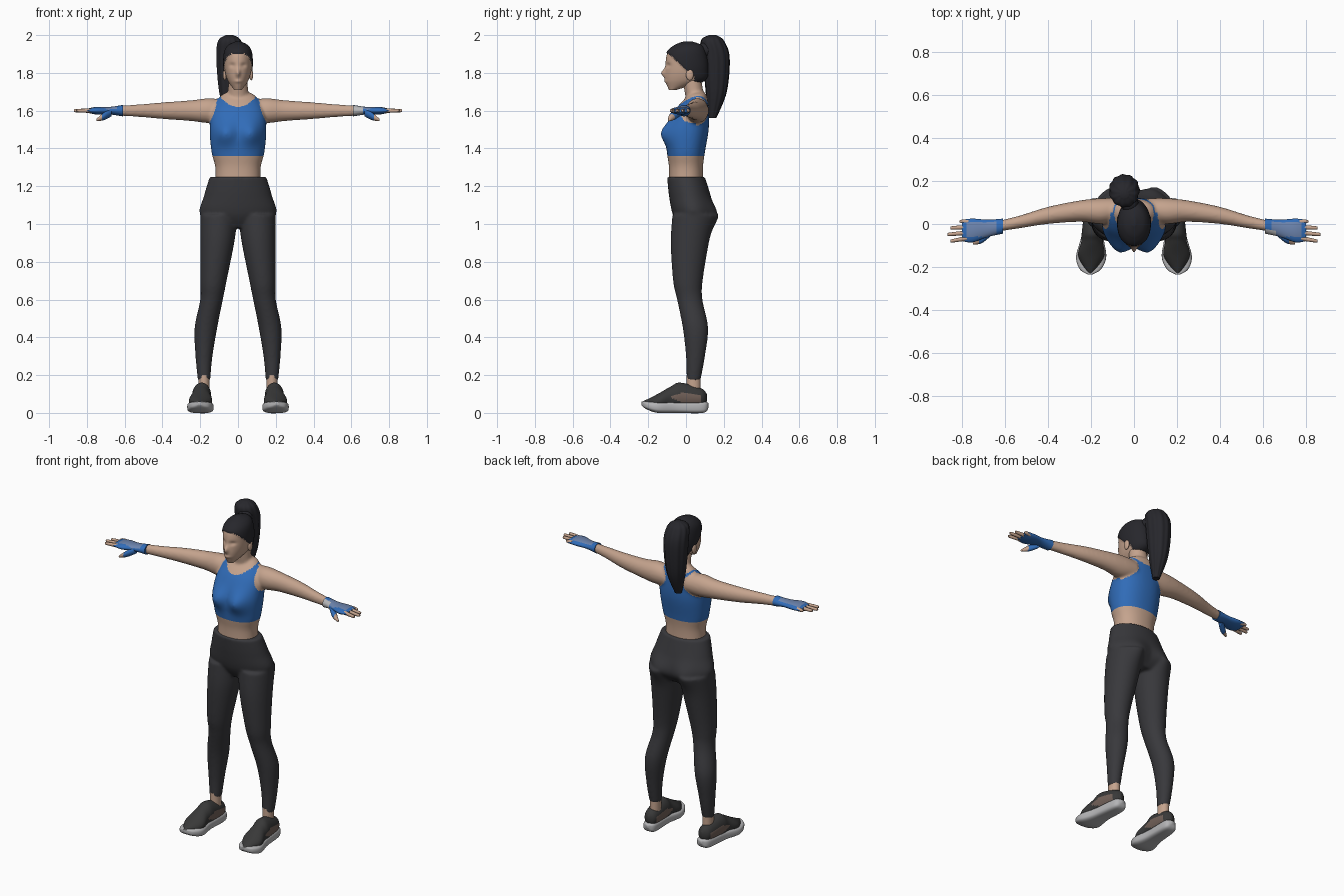
import bpy, bmesh, math
from mathutils import Vector

cube = bpy.data.objects.get("Cube")
if cube:
    bpy.data.objects.remove(cube, do_unlink=True)


def material(name, red, green, blue):
    mat = bpy.data.materials.new(name)
    mat.use_nodes = True
    mat.diffuse_color = (red, green, blue, 1)
    shader = next(node for node in mat.node_tree.nodes if node.type == 'BSDF_PRINCIPLED')
    shader.inputs["Base Color"].default_value = (red, green, blue, 1)
    shader.inputs["Roughness"].default_value = .7
    return mat


SKIN = material("skin", .56, .37, .27)
BLUE = material("blue_fabric", .03, .15, .48)
PALE_BLUE = material("glove_back", .15, .23, .42)
LEGGING = material("dark_fabric", .04, .04, .045)
HAIR = material("black_hair", .02, .02, .025)
SHOE = material("shoe_fabric", .04, .04, .04)
SOLE = material("pale_grey", .46, .46, .47)
PATCH = material("shoe_brown", .17, .12, .1)


def spline(rings, steps):
    """Pass a smooth curve through the ring values."""
    smooth = []
    last = len(rings) - 1
    for index in range(last):
        before, start, end, after = (rings[max(0, min(last, index + k))] for k in (-1, 0, 1, 2))
        for step in range(steps):
            t = step / steps
            ring = []
            for p, q, r, s in zip(before, start, end, after):
                leave, arrive = (r - p) / 2, (s - q) / 2
                ease = t * t * (3 - 2 * t)
                ring.append(q + (r - q) * ease + leave * t * (1 - t) ** 2 - arrive * t * t * (1 - t))
            smooth.append(ring)
    return smooth + [rings[last]]


def loft(bm, axis, rings, side=1, count=32, steps=8, power=1, ripple=0):
    """Skin elliptical rings (position, centre u, centre v, radius u, radius v) along an axis."""
    def shaped(value):
        return math.copysign(abs(value) ** power, value)
    loops = []
    for along, u, v, radius_u, radius_v in spline(rings, steps):
        loop = []
        for k in range(count):
            angle = math.tau * k / count
            grow = 1 + ripple * math.cos(angle * 11)
            p = u + radius_u * grow * shaped(math.cos(angle))
            q = v + radius_v * grow * shaped(math.sin(angle))
            x, y, z = {'x': (along, p, q), 'y': (p, along, q), 'z': (p, q, along)}[axis]
            loop.append(bm.verts.new((x * side, y, z)))
        loops.append(loop)
    for low, high in zip(loops, loops[1:]):
        for k in range(count):
            following = (k + 1) % count
            bm.faces.new((low[k], low[following], high[following], high[k]))
    bm.faces.new(loops[0])
    bm.faces.new(loops[-1])


def trunk(bm, rings, **options):
    """Upright form centred on the body: height, depth position, half width, half depth."""
    loft(bm, 'z', [(z, 0, y, wide, deep) for z, y, wide, deep in rings], **options)


def reach(bm, rings, side, height=1.6, **options):
    """Sideways limb at arm height: distance out, depth position, radius."""
    loft(bm, 'x', [(x, y, height, r, r * 1.1) for x, y, r in rings], side, **options)


def bump(bm, x, z, wide, tall, amount, facing=-1):
    """Push the front (-1) or back (1) surface out in a soft mound on both sides."""
    for vert in bm.verts:
        if vert.co.y * facing > .02:
            fall = ((abs(vert.co.x) - x) / wide) ** 2 + ((vert.co.z - z) / tall) ** 2
            vert.co.y += facing * amount * math.exp(-fall)


def ball(name, mat, centre, radii):
    bm = bmesh.new()
    bmesh.ops.create_uvsphere(bm, u_segments=24, v_segments=16, radius=1)
    bmesh.ops.scale(bm, vec=radii, verts=bm.verts)
    bmesh.ops.translate(bm, vec=centre, verts=bm.verts)
    finish(name, bm, [mat])


def fuse_skin(ob):
    """Merge overlapping pieces into one soft continuous surface."""
    remesh = ob.modifiers.new("fuse", 'REMESH')
    remesh.mode = 'VOXEL'
    remesh.voxel_size = .007
    soften = ob.modifiers.new("soften", 'SMOOTH')
    soften.iterations = 12
    bpy.context.view_layer.update()
    graph = bpy.context.evaluated_depsgraph_get()
    ob.data = bpy.data.meshes.new_from_object(ob.evaluated_get(graph))
    ob.modifiers.clear()


def finish(name, bm, mats, rule=None, fuse=False, hem=None):
    """Make the object, cut a straight hem if asked, and colour faces by a rule."""
    bmesh.ops.recalc_face_normals(bm, faces=bm.faces)
    ob = bpy.data.objects.new(name, bpy.data.meshes.new(name))
    bm.to_mesh(ob.data)
    bm.free()
    bpy.context.collection.objects.link(ob)
    if fuse:
        fuse_skin(ob)
    mesh = ob.data
    if hem:
        cut = bmesh.new()
        cut.from_mesh(mesh)
        bmesh.ops.bisect_plane(cut, geom=cut.verts[:] + cut.edges[:] + cut.faces[:],
                               plane_co=(0, 0, hem), plane_no=(0, 0, 1))
        cut.to_mesh(mesh)
        cut.free()
    mesh.materials.clear()
    for mat in mats:
        mesh.materials.append(mat)
    for face in mesh.polygons:
        face.use_smooth = True
        face.material_index = rule(face.center, face.normal) if rule else 0
    mesh.set_sharp_from_angle(angle=math.radians(60))


# Upper body: torso, neck and arms fused, with the racerback top coloured in
HEM = 1.36


def top_rule(centre, normal):
    x, z = abs(centre.x), centre.z
    if centre.y < .05:
        armhole = .2 if z < 1.53 else .11 + 2 * (1.68 - z) ** 2
        neckline = 1.62 + 6 * x * x
    else:
        armhole = min(.2, .06 + 10 * (z - 1.61) ** 2)
        neckline = 1.64 + 5 * x * x
    return int(x < armhole and HEM < z < min(neckline, 1.7))


bm = bmesh.new()
trunk(bm, [(1.2, 0, .12, .09), (1.3, 0, .12, .09), (1.38, 0, .14, .1), (1.5, .01, .15, .11),
           (1.6, .03, .14, .09), (1.68, .06, .09, .05), (1.7, .06, .04, .03)], count=48, power=.9)
bump(bm, .07, 1.48, .055, .06, .04)
trunk(bm, [(1.6, .06, .06, .05), (1.77, .03, .05, .05)])
for side in (1, -1):
    reach(bm, [(.07, .07, .05), (.15, .06, .06), (.25, .06, .05), (.4, .04, .04),
               (.53, .01, .03), (.63, -.01, .025)], side)
finish("upper_body", bm, [SKIN, BLUE], top_rule, fuse=True, hem=HEM)

# Leggings: pelvis and both legs fused
bm = bmesh.new()
trunk(bm, [(.98, .04, .09, .07), (1.05, .04, .2, .11), (1.15, .02, .18, .11), (1.25, 0, .15, .1)], count=48)
for side in (1, -1):
    loft(bm, 'z', [(z, x, y, r, r * 1.12) for z, x, y, r in (
        (1.05, .1, .04, .1), (.9, .11, .02, .09), (.7, .13, .01, .07), (.6, .14, .02, .06),
        (.45, .17, .05, .06), (.3, .18, .05, .045), (.17, .18, .04, .033))], side)
bump(bm, .09, 1.05, .06, .07, .025, facing=1)
finish("leggings", bm, [LEGGING], fuse=True)


# Head, with soft facial features and a raised cap of tied-back hair
def is_hair(point):
    hairline = 1.9 - .9 * max(0, point.y + .09)
    return point.z > hairline or (point.y > .045 and point.z > 1.72)


bm = bmesh.new()
trunk(bm, [(1.71, -.07, .02, .02), (1.76, -.01, .055, .1), (1.82, 0, .07, .11), (1.9, 0, .07, .1),
           (1.94, .01, .05, .07), (1.96, .01, .01, .02)], count=96, steps=12)
bump(bm, 0, 1.8, .012, .02, .02)
bump(bm, 0, 1.755, .02, .008, .006)
bump(bm, .03, 1.84, .016, .011, -.01)
middle = Vector((0, 0, 1.83))
for vert in bm.verts:
    if is_hair(vert.co):
        vert.co += (vert.co - middle).normalized() * .007
finish("head", bm, [SKIN, HAIR], lambda centre, normal: int(is_hair(centre)))

# Ponytail with gathered strands, and the knot that joins it to the head
bm = bmesh.new()
loft(bm, 'z', [(z, -.045, y, r, r) for z, y, r in (
    (2, .14, .02), (1.97, .14, .06), (1.88, .16, .07), (1.7, .16, .055), (1.56, .14, .02))],
     count=66, ripple=.03)
finish("ponytail", bm, [HAIR])
ball("hair_knot", HAIR, (-.02, .1, 1.92), (.04, .05, .04))


def glove_rule(centre, normal):
    x = abs(centre.x)
    if centre.x > 0 and x < .66 and normal.y < -.3:
        return 2
    return int(normal.z > .5 and .64 < x < .78 and abs(centre.y + .025) < .035)


def shoe_rule(centre, normal):
    low = .055 + .4 * max(0, -.02 - centre.y)
    high = .11 - .25 * abs(centre.y)
    return int(-.08 < centre.y < .08 and low < centre.z < high and abs(normal.x) > .4)


def foot(bm, rings, side, **options):
    """Lengthwise form that turns its toe slightly outward: depth position, height, half width, half height."""
    loft(bm, 'y', [(y, .19 - .06 * y, z, wide, tall) for y, z, wide, tall in rings], side, **options)


for side, label in ((1, "left"), (-1, "right")):
    ball(label + "_ear", SKIN, (.07 * side, .02, 1.79), (.01, .02, .03))

    # Fingerless glove
    bm = bmesh.new()
    loft(bm, 'x', [(x, y, 1.6, wide, thick) for x, y, wide, thick in (
        (.61, -.01, .035, .03), (.68, -.02, .04, .02), (.75, -.03, .055, .02), (.8, -.03, .05, .01))], side)
    finish(label + "_glove", bm, [BLUE, PALE_BLUE, SOLE], glove_rule)

    # Fingers and thumb
    bm = bmesh.new()
    for finger in range(4):
        y = .025 * finger - .065
        tip = .868 - .014 * (finger - 1) ** 2
        reach(bm, [(.77, y, .011), (tip - .01, y * 1.2, .008), (tip, y * 1.2, .003)], side, count=12)
    finish(label + "_fingers", bm, [SKIN])
    bm = bmesh.new()
    loft(bm, 'x', [(x, y, z, r, r) for x, y, z, r in (
        (.67, -.04, 1.59, .02), (.71, -.07, 1.57, .02), (.75, -.09, 1.55, .006))], side)
    finish(label + "_thumb", bm, [BLUE, SKIN], lambda centre, normal: int(abs(centre.x) > .72))

    # Ankle
    bm = bmesh.new()
    loft(bm, 'z', [(z, .18, .04, .03, .037) for z in (.07, .2)], side)
    finish(label + "_ankle", bm, [SKIN])

    # Shoe upper and sole
    bm = bmesh.new()
    foot(bm, [(.11, .08, .01, .02), (.08, .08, .04, .05), (-.03, .09, .05, .07), (-.08, .08, .05, .06),
              (-.15, .06, .06, .04), (-.23, .05, .01, .01)], side, count=48, steps=10)
    finish(label + "_shoe_upper", bm, [SHOE, PATCH], shoe_rule)
    bm = bmesh.new()
    foot(bm, [(.12, .04, .01, .01), (.09, .03, .04, .03), (-.05, .03, .05, .03), (-.15, .03, .07, .03),
              (-.21, .04, .05, .02), (-.235, .05, .01, .01)], side, power=.6)
    finish(label + "_shoe_sole", bm, [SOLE])
